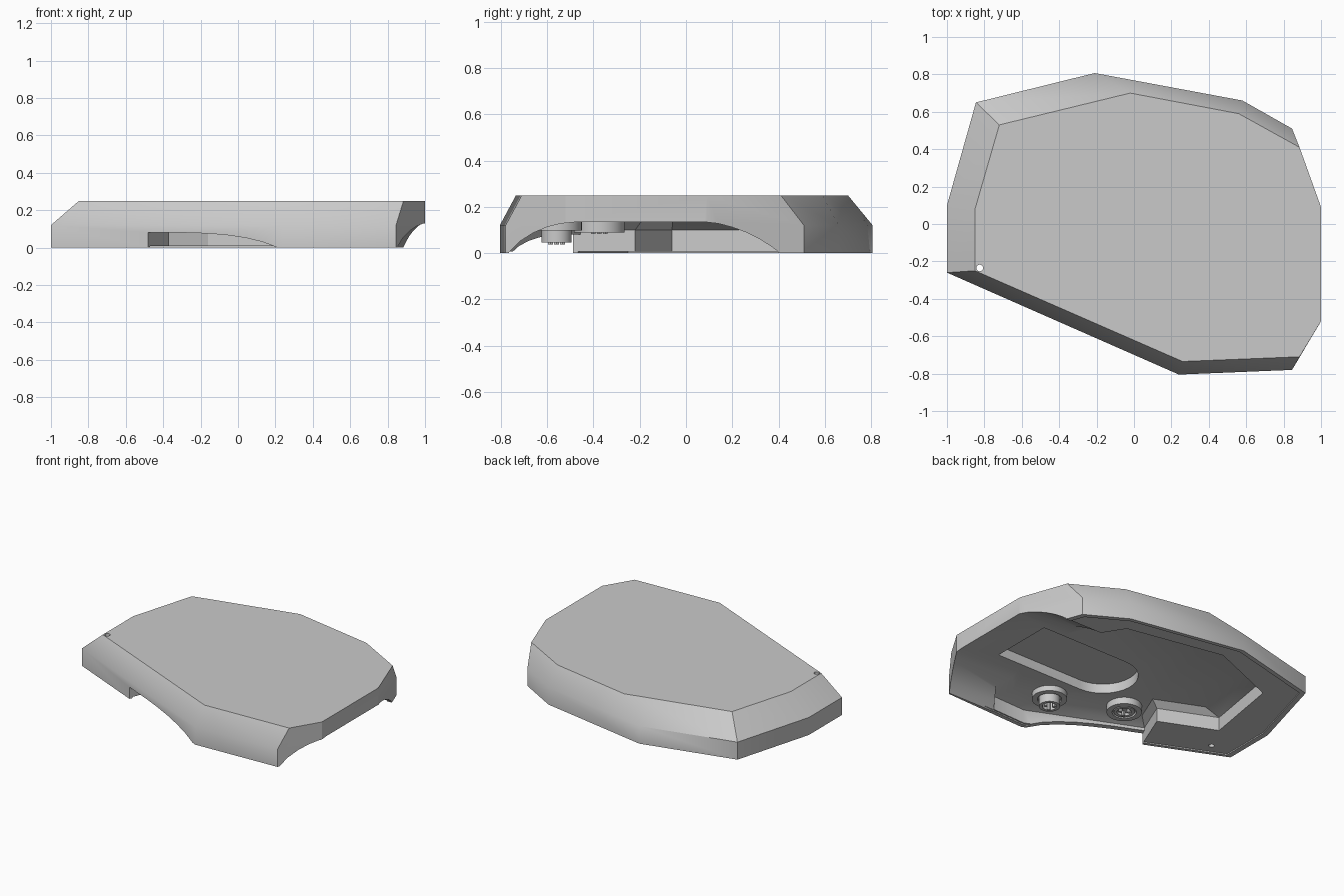
import bpy, bmesh, math

cube = bpy.data.objects.get("Cube")
if cube:
    bpy.data.objects.remove(cube, do_unlink=True)

grey = bpy.data.materials.new("plain_grey")
grey.use_nodes = True
grey.diffuse_color = (0.59, 0.59, 0.59, 1)
grey.node_tree.nodes["Principled BSDF"].inputs["Base Color"].default_value = (0.59, 0.59, 0.59, 1)


def finish(name, bm):
    bmesh.ops.recalc_face_normals(bm, faces=bm.faces)
    mesh = bpy.data.meshes.new(name)
    bm.to_mesh(mesh)
    bm.free()
    mesh.materials.append(grey)
    obj = bpy.data.objects.new(name, mesh)
    bpy.context.collection.objects.link(obj)
    return obj


def loft(name, rings):
    """Closed solid through matching rings of points."""
    bm = bmesh.new()
    loops = [[bm.verts.new(p) for p in ring] for ring in rings]
    n = len(loops[0])
    for a, b in zip(loops, loops[1:]):
        for i in range(n):
            j = (i + 1) % n
            bm.faces.new((a[i], a[j], b[j], b[i]))
    bm.faces.new(loops[0])
    bm.faces.new(loops[-1])
    return finish(name, bm)


def level(plan, z):
    return [(x, y, z) for x, y in plan]


def prism(name, plan, low, high):
    return loft(name, [level(plan, low), level(plan, high)])


def circle(cx, cy, r, n=24, start=0, sweep=math.tau):
    return [(cx + r * math.cos(start + sweep * i / n),
             cy + r * math.sin(start + sweep * i / n)) for i in range(n)]


def cut(obj, cutter):
    """Subtract the cutter, then throw it away."""
    cutter.hide_render = True
    mod = obj.modifiers.new("cut", 'BOOLEAN')
    mod.operation = 'DIFFERENCE'
    mod.solver = 'EXACT'
    mod.object = cutter
    graph = bpy.context.evaluated_depsgraph_get()
    graph.update()
    mesh = bpy.data.meshes.new_from_object(obj.evaluated_get(graph))
    obj.modifiers.clear()
    obj.data = mesh
    bpy.data.objects.remove(cutter, do_unlink=True)


def smooth(obj):
    bpy.ops.object.select_all(action='DESELECT')
    obj.select_set(True)
    bpy.context.view_layer.objects.active = obj
    bpy.ops.object.shade_smooth_by_angle(angle=math.radians(30))


# Faceted shell: vertical skirt, then a chamfer up to the flat top
outline = [(-1, -.26), (-1, .10), (-.845, .65), (-.21, .807), (.58, .66),
           (.845, .51), (1, .09), (1, -.52), (.845, -.78), (.24, -.805)]
crown = [(-.85, -.25), (-.85, .08), (-.72, .53), (-.02, .70), (.56, .59),
         (.885, .41), (1, .09), (1, -.52), (.885, -.71), (.26, -.735)]
shell = loft("shell", [level(outline, 0), level(outline, .12), level(crown, .25)])

# Thin lip round the underside
cut(shell, prism("lip_cutter", [(x * .965, y * .965) for x, y in outline], -.1, .008))

# Main cavity, leaving a thin front wall and a wide ledge round the back
cavity = [(-.466, -.455), (-.37, -.22), (-.74, -.06), (-.65, .47), (-.16, .67),
          (.51, .54), (.60, .40), (.75, .05), (.75, -.39), (.50, -.757), (.25, -.767)]
ceiling = [(x * .85, -.05 + (y + .05) * .85) for x, y in cavity]
cut(shell, loft("cavity_cutter", [level(cavity, -.12), level(cavity, .10),
                                  level(ceiling, .135)]))

# Arched opening through the left side
arch = [(-.77, -.14), (-.77, 0), (-.72, .05), (-.66, .088), (-.60, .113), (-.54, .128),
        (-.47, .135), (.08, .135), (.14, .128), (.20, .112), (.26, .09),
        (.32, .06), (.37, .028), (.40, .005), (.40, -.14)]
cut(shell, loft("arch_cutter", [[(x, y, z) for y, z in arch] for x in (.5, 1.2)]))

# Low opening through the slanted front wall
opening = [(0, -.13), (0, .08), (.2, .08), (.33, .076), (.45, .068), (.57, .052),
           (.67, .03), (.755, 0), (.755, -.13)]
cut(shell, loft("opening_cutter", [[(-.48 + .917 * u + .399 * d, -.487 - .399 * u + .917 * d, z)
                                    for u, z in opening] for d in (-.1, .1)]))

# Rounded slot in the cavity's ceiling
slot = [(.77, -.39), (.77, .05)] + circle(.11, -.17, .22, 16, math.pi / 2, math.pi) + [(.11, -.39)]
cut(shell, prism("slot_cutter", slot, .05, .2))

# Small hole through the top corner
cut(shell, prism("hole_cutter", circle(-.825, -.235, .018, 16), -.2, .4))
smooth(shell)


def boss(name, x, y, low, tip):
    """Round collar with a hollow stub inside."""
    profile = [(0, .16), (.11, .16), (.11, low), (.075, low), (.075, .11),
               (.065, .11), (.065, tip), (.045, tip), (.045, .11), (0, .11)]
    bm = bmesh.new()
    verts = [bm.verts.new((x + r, y, z)) for r, z in profile]
    edges = [bm.edges.new(pair) for pair in zip(verts, verts[1:])]
    bmesh.ops.spin(bm, geom=verts + edges, cent=(x, y, 0), axis=(0, 0, 1),
                   angle=math.tau, steps=32, use_duplicate=False)
    bmesh.ops.remove_doubles(bm, verts=bm.verts, dist=.0005)
    smooth(finish(name, bm))
    # Prongs in the stub
    for i, (px, py) in enumerate(circle(x, y, .03, 3)):
        prism(f"{name}_prong_{i + 1}", circle(px, py, .012, 6), tip - .01, .12)


boss("left_boss", .215, -.56, .098, .047)
boss("right_boss", -.235, -.375, .09, .092)
